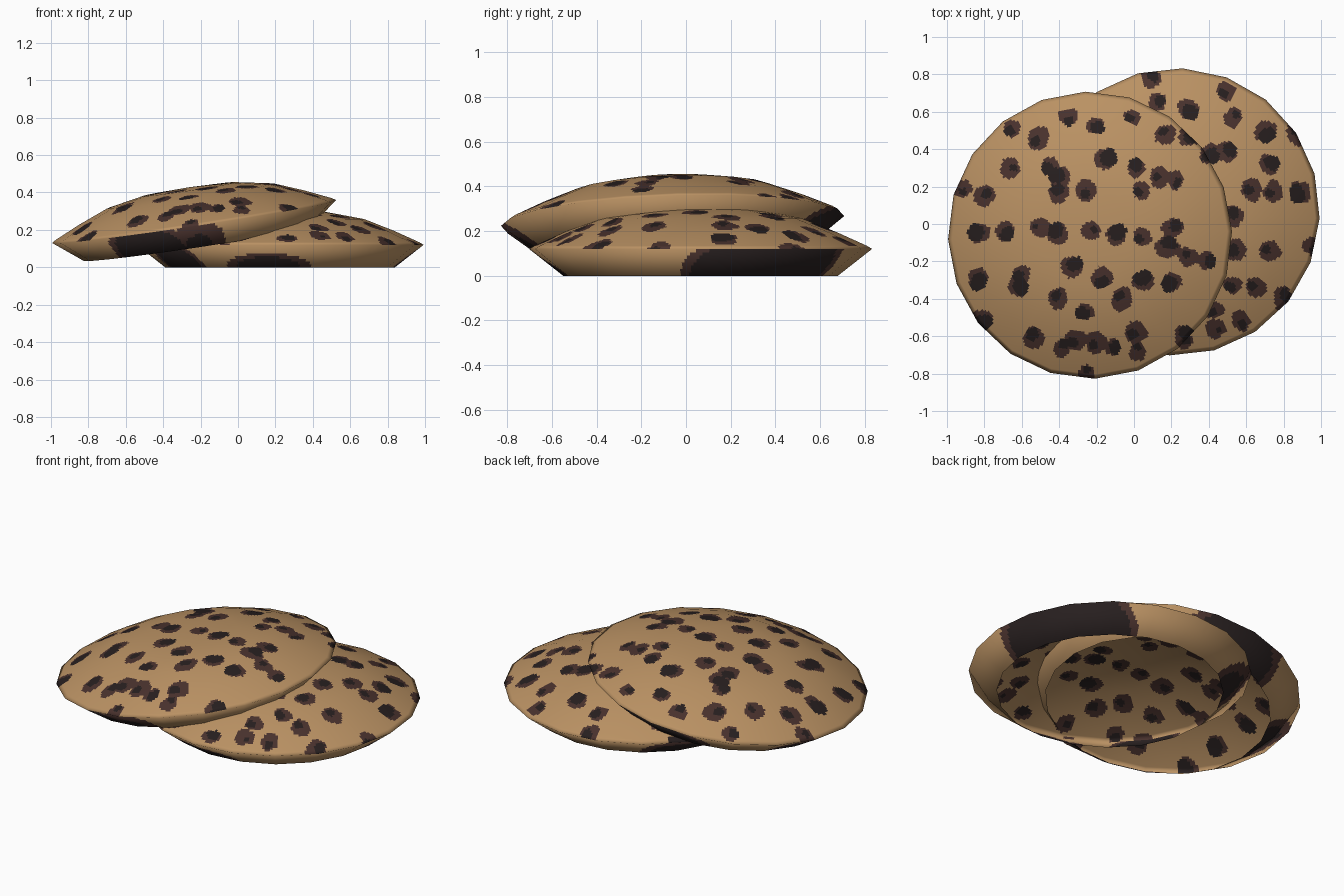
import bpy, math, random
from mathutils import Vector, Matrix, noise

if "Cube" in bpy.data.objects:
    bpy.data.objects.remove(bpy.data.objects["Cube"])

random.seed(4)
SIDES, SUB = 20, 16
# profile of one cookie shell (radius, height above the rim), open underneath
PROFILE = [(0, .185), (.25, .175), (.45, .138), (.61, .075), (.745, .014), (.768, 0), (.615, -.12)]
STEPS = [16, 14, 12, 10, 2, 8]


def material(name, rgb):
    m = bpy.data.materials.new(name)
    m.diffuse_color = (*rgb, 1)
    m.use_nodes = True
    m.node_tree.nodes["Principled BSDF"].inputs["Base Color"].default_value = m.diffuse_color
    return m


MATS = [material("baked dough", (.49, .285, .125)),
        material("milk chocolate", (.066, .031, .026)),
        material("dark chocolate", (.020, .0135, .0135))]

# chip positions seen from above
TOP_CHIPS = [
    (-.65, .51), (-.51, .46), (-.35, .57), (-.20, .53), (0, .57), (.17, .48), (-.66, .30),
    (-.45, .31), (-.40, .25), (-.15, .35), (.01, .30), (-.92, .19), (-.80, .15), (-.40, .17),
    (-.26, .18), (.04, .18), (.14, .25), (.22, .24), (.29, .47), (.40, .38), (-.83, -.05),
    (-.69, -.04), (-.51, -.02), (-.40, -.05), (-.23, -.04), (-.09, -.06), (.04, -.07), (.20, -.02),
    (.18, -.12), (.29, -.18), (.39, -.20), (-.83, -.29), (-.60, -.27), (-.62, -.33), (-.33, -.23),
    (-.17, -.29), (.05, -.30), (.20, -.31), (-.41, -.40), (-.26, -.47), (-.07, -.40), (-.54, -.61),
    (-.38, -.66), (-.31, -.62), (-.20, -.63), (-.11, -.66), (.01, -.58), (.02, -.68), (-.82, -.52),
    (-.25, -.80), (.27, -.60)]
LOWER_CHIPS = [
    (.09, .78), (.12, .65), (.29, .61), (.49, .71), (.53, .57), (.70, .49), (.87, .48), (.42, .38),
    (.49, .39), (.63, .18), (.73, .32), (.74, .17), (.89, .17), (.55, -.14), (.73, -.14),
    (.95, -.12), (.53, -.32), (.65, -.34), (.80, -.40), (.43, -.46), (.58, -.52), (.44, -.56),
    (.26, -.63), (.53, .04)]
# continue the lower cookie's chips where the upper one hides them
LOWER_CHIPS += [(x, y) for x, y in TOP_CHIPS if math.hypot(x + .235, y + .06) < .66]


def make_chips(points):
    """Each chip: centre, radius, offset centre and radius of its dark core."""
    out = []
    for x, y in points:
        r = random.uniform(.047, .06)
        a = random.uniform(0, math.tau)
        core = r * random.uniform(.35, .9)
        out.append((x, y, r, x + .02 * math.cos(a), y + .02 * math.sin(a), core))
    return out


def dome_colour(p, chips):
    wob = noise.noise(p * 14) * .017
    result = 0
    for x, y, r, cx, cy, core in chips:
        if abs(p.x - x) > .1 or abs(p.y - y) > .1:
            continue
        if math.hypot(p.x - x, p.y - y) + wob < r:
            result = max(result, 1)
            if math.hypot(p.x - cx, p.y - cy) + wob < core:
                result = 2
    return result


def wall_colour(angle, height, patches):
    """Stretched chips on the side: (centre angle, half width, top height, dark share)."""
    result = 0
    for centre, half, top, share in patches:
        da = (angle - centre + 180) % 360 - 180
        d = math.hypot(da / half, (height + .12) / (top + .12))
        if d < 1:
            result = max(result, 2 if d < share else 1)
    return result


def cookie(name, matrix, phase, points, patches):
    chips = make_chips(points)
    # normals of the profile points
    seg = []
    for (r0, z0), (r1, z1) in zip(PROFILE, PROFILE[1:]):
        seg.append(Vector((z0 - z1, r1 - r0)).normalized())
    norm = [Vector((0, 1))] + [(a + b).normalized() for a, b in zip(seg, seg[1:])] + [seg[-1]]
    # finely divided rings, keeping the coarse profile
    rings = []
    for i, n in enumerate(STEPS):
        for k in range(n):
            t = k / n
            r = PROFILE[i][0] * (1 - t) + PROFILE[i + 1][0] * t
            z = PROFILE[i][1] * (1 - t) + PROFILE[i + 1][1] * t
            rings.append((r, z, norm[i].lerp(norm[i + 1], t).normalized()))
    rings.append((*PROFILE[-1], norm[-1]))
    rings = rings[1:]
    rot = matrix.to_3x3()
    count = SIDES * SUB
    verts = [matrix @ Vector((0, 0, PROFILE[0][1]))]
    normals = [rot @ Vector((0, 0, 1))]
    for r, z, n in rings:
        for j in range(count):
            s, t = divmod(j, SUB)
            t /= SUB
            a0 = math.radians(phase + 360 * s / SIDES)
            a1 = math.radians(phase + 360 * (s + 1) / SIDES)
            c = math.cos(a0) * (1 - t) + math.cos(a1) * t
            d = math.sin(a0) * (1 - t) + math.sin(a1) * t
            verts.append(matrix @ Vector((r * c, r * d, z)))
            u = Vector((c, d)).normalized()
            normals.append(rot @ Vector((u.x * n.x, u.y * n.x, n.y)))
    faces, cols = [], []
    wall_start = sum(STEPS[:-1]) - 1
    for i in range(-1, len(rings) - 1):
        for j in range(count):
            k = (j + 1) % count
            b = 1 + (i + 1) * count
            if i < 0:
                f = (0, b + j, b + k)
            else:
                a = 1 + i * count
                f = (a + j, b + j, b + k, a + k)
            faces.append(f)
            if i >= wall_start:
                h = (rings[i][1] + rings[i + 1][1]) / 2
                cols.append(wall_colour(phase + 360 * (j + .5) / count, h, patches))
            else:
                mid = sum((verts[v] for v in f), Vector()) / len(f)
                cols.append(dome_colour(mid, chips))
    mesh = bpy.data.meshes.new(name)
    mesh.from_pydata([tuple(v) for v in verts], [], faces)
    for m in MATS:
        mesh.materials.append(m)
    mesh.polygons.foreach_set("material_index", cols)
    mesh.polygons.foreach_set("use_smooth", [True] * len(faces))
    mesh.update()
    mesh.normals_split_custom_set_from_vertices([tuple(n.normalized()) for n in normals])
    ob = bpy.data.objects.new(name, mesh)
    bpy.context.collection.objects.link(ob)
    return ob


# cookie lying flat
cookie("lower_cookie", Matrix.Translation((.225, .065, .12)), -2.6, LOWER_CHIPS,
       [(28, 36, .08, .9), (213, 17, .05, .85), (264, 21, -.045, .75), (140, 18, 0, .7)])

# cookie leaning on top of it
lean = (Matrix.Translation((-.235, -.06, .245)) @ Matrix.Rotation(math.radians(1.9), 4, 'X')
        @ Matrix.Rotation(math.radians(-8.55), 4, 'Y'))
cookie("leaning_cookie", lean, 1.9, TOP_CHIPS,
       [(88, 30, .05, .85), (247, 20, .05, .85), (271, 13, .02, .5), (165, 18, 0, .7)])
